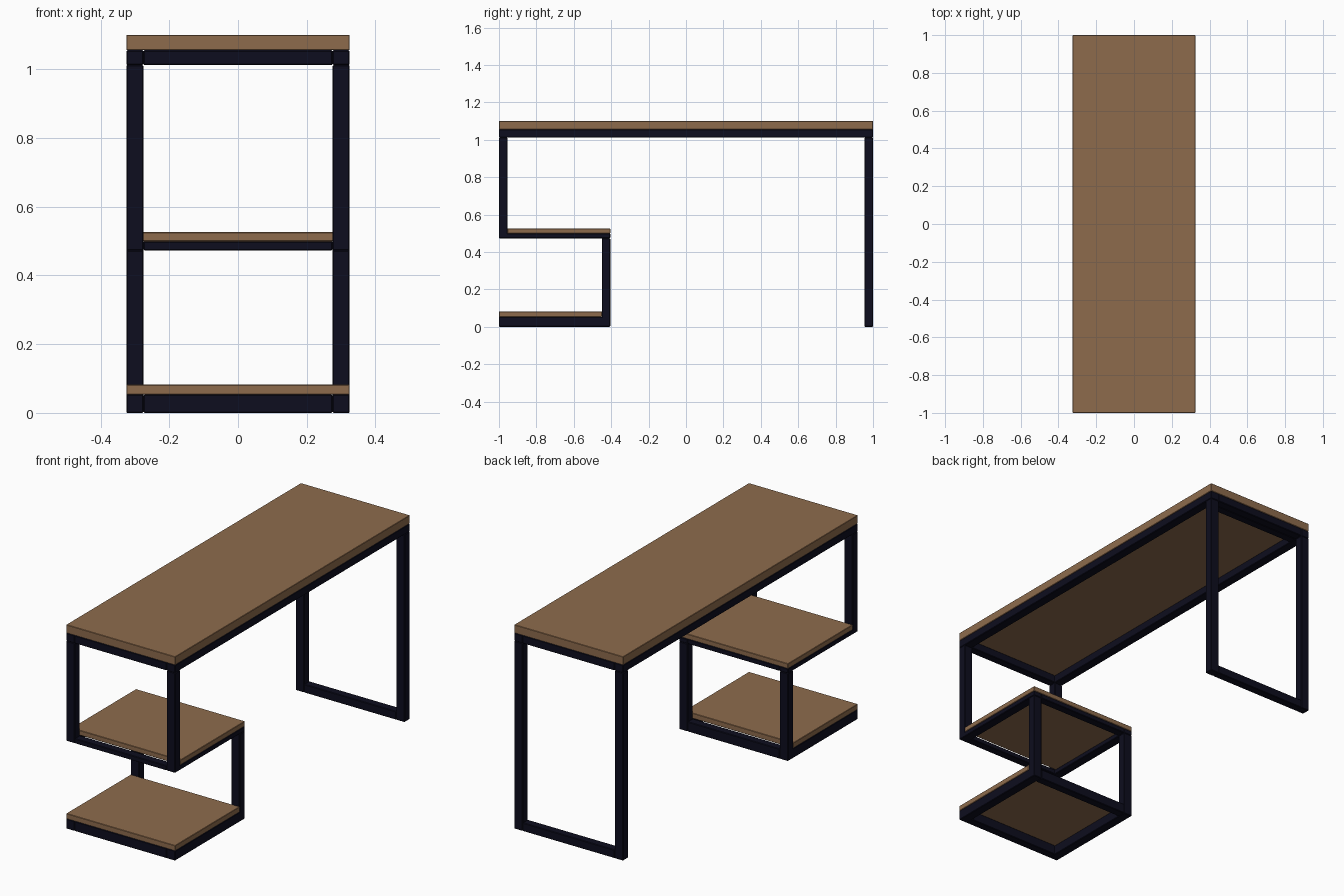
import bpy
import bmesh

cube = bpy.data.objects.get("Cube")
if cube:
    bpy.data.objects.remove(cube, do_unlink=True)


def material(name, colour):
    mat = bpy.data.materials.new(name)
    mat.use_nodes = True
    mat.diffuse_color = colour
    mat.node_tree.nodes["Principled BSDF"].inputs["Base Color"].default_value = colour
    return mat


wood = material("brown wood", (0.27, 0.148, 0.073, 1))
metal = material("dark navy metal", (0.004, 0.004, 0.013, 1))

HALF = 0.325     # half width of the desk
TUBE_X = 0.05    # tube width across the desk
TUBE_Y = 0.045   # tube width along the desk


def box(name, xs, ys, zs, mat, bevel=0.003):
    """Box spanning the given x, y and z ranges, with softened edges."""
    bm = bmesh.new()
    bmesh.ops.create_cube(bm, size=1)
    for v in bm.verts:
        for axis, (lo, hi) in enumerate((xs, ys, zs)):
            v.co[axis] = hi if v.co[axis] > 0 else lo
    mesh = bpy.data.meshes.new(name)
    bm.to_mesh(mesh)
    bm.free()
    mesh.materials.append(mat)
    obj = bpy.data.objects.new(name, mesh)
    bpy.context.collection.objects.link(obj)
    mod = obj.modifiers.new("soft edges", "BEVEL")
    mod.width = bevel
    mod.segments = 1
    return obj


def side_pair(name, ys, zs):
    """Matching tubes along the left and right sides."""
    for side, lo in (("left", HALF - TUBE_X), ("right", -HALF)):
        box(f"{side}_{name}", (lo, lo + TUBE_X), ys, zs, metal)


def cross_rail(name, y, zs):
    inner = HALF - TUBE_X
    box(name, (-inner, inner), (y, y + TUBE_Y), zs, metal)


def frame(name, y0, y1, zs):
    """Rectangular ring of tubes under a board."""
    side_pair(name + "_side_rail", (y0, y1), zs)
    cross_rail(name + "_front_rail", y0, zs)
    cross_rail(name + "_back_rail", y1 - TUBE_Y, zs)


full = (-HALF, HALF)

# Worktop and its frame
box("worktop", full, (-1, 1), (1.055, 1.1), wood, 0.002)
frame("worktop", -1, 1, (1.012, 1.055))
cross_rail("worktop_inner_rail", 1 - 2 * TUBE_Y, (1.012, 1.055))

# Back leg loop
side_pair("back_leg", (1 - TUBE_Y, 1), (0, 1.012))
cross_rail("back_floor_rail", 1 - TUBE_Y, (0, 0.045))

# Upper front legs and middle shelf
side_pair("front_leg", (-1, -1 + TUBE_Y), (0.473, 1.012))
frame("middle_shelf", -1, -0.405, (0.473, 0.499))
box("middle_shelf_board", full, (-1 + TUBE_Y, -0.405), (0.499, 0.526), wood, 0.002)

# Inner legs and bottom shelf
side_pair("inner_leg", (-0.405 - TUBE_Y, -0.405), (0, 0.473))
frame("bottom_shelf", -1, -0.405, (0, 0.053))
box("bottom_shelf_board", full, (-1, -0.405 - TUBE_Y), (0.053, 0.082), wood, 0.002)
